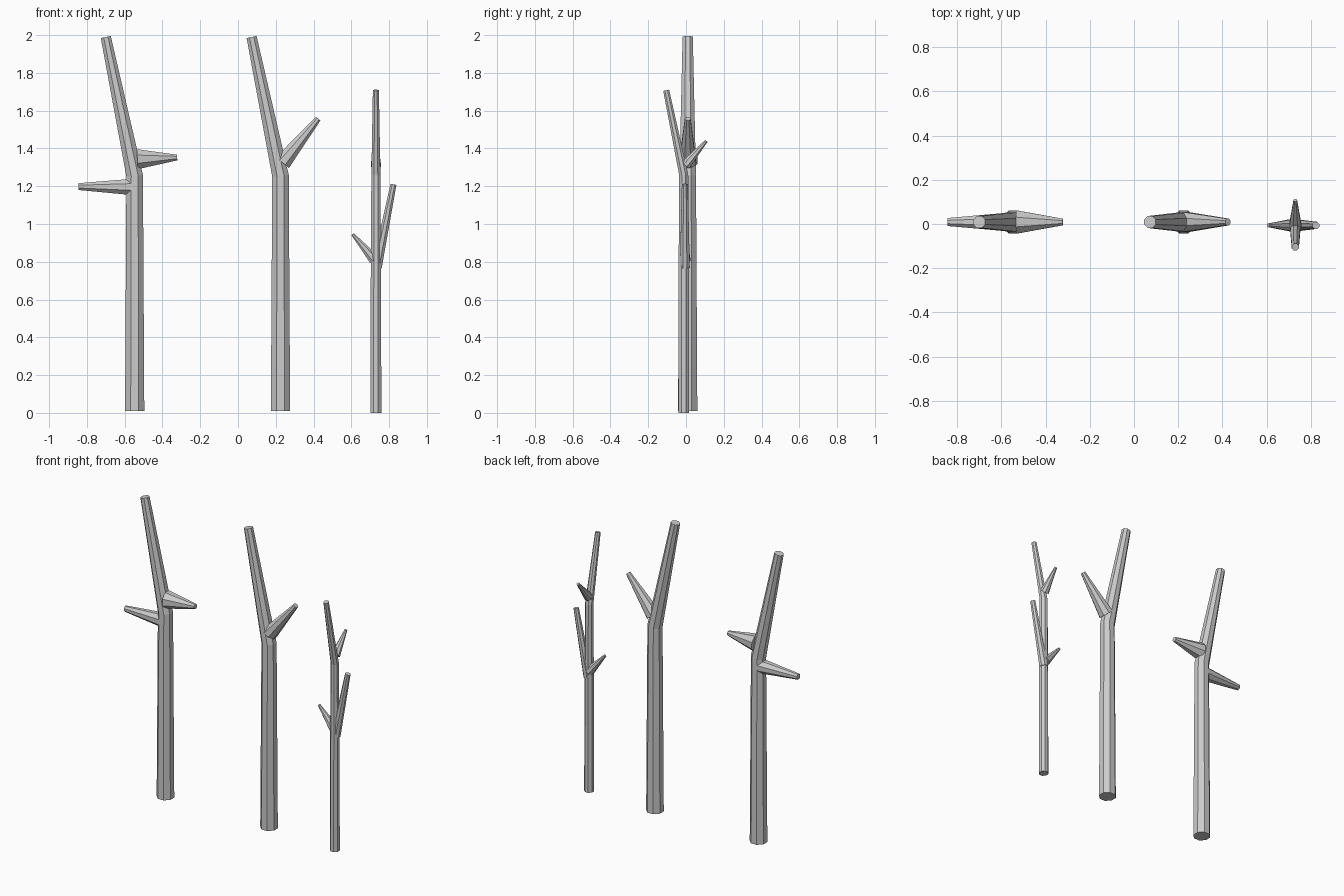
import bpy, bmesh, math
from mathutils import Vector

if "Cube" in bpy.data.objects:
    bpy.data.objects.remove(bpy.data.objects["Cube"])

SIDES = 8


def limb(name, points, half_widths, side_axis=(0, 1, 0)):
    """Tapered octagonal tube along a planar path; side_axis is normal to its plane."""
    pts = [Vector(p) for p in points]
    u = Vector(side_axis)
    bm = bmesh.new()
    rings = []
    for i, p in enumerate(pts):
        before = (p - pts[i - 1]).normalized() if i else Vector()
        after = (pts[i + 1] - p).normalized() if i < len(pts) - 1 else Vector()
        v = (before + after).normalized().cross(u).normalized()
        r = half_widths[i] / math.cos(math.pi / SIDES)
        ring = []
        for k in range(SIDES):
            a = 2 * math.pi * (k + 0.5) / SIDES
            ring.append(bm.verts.new(p + r * (math.cos(a) * u + math.sin(a) * v)))
        rings.append(ring)
    for a, b in zip(rings, rings[1:]):
        for k in range(SIDES):
            n = (k + 1) % SIDES
            bm.faces.new((a[k], a[n], b[n], b[k]))
    bm.faces.new(rings[0])
    bm.faces.new(rings[-1])
    bmesh.ops.recalc_face_normals(bm, faces=bm.faces)
    mesh = bpy.data.meshes.new(name)
    bm.to_mesh(mesh)
    bm.free()
    obj = bpy.data.objects.new(name, mesh)
    bpy.context.collection.objects.link(obj)
    return obj


# Two thick trunks, bent left near the top
Y = 0.009
for name, x in (("left_trunk", -0.547), ("middle_trunk", 0.225)):
    limb(name, [(x, Y, 0.01), (x, Y, 1.255), (x - 0.153, Y, 1.99)],
         [0.051, 0.044, 0.027])

# Stubs on the left trunk
limb("left_trunk_upper_branch", [(-0.533, Y, 1.343), (-0.322, Y, 1.352)], [0.053, 0.015])
limb("left_trunk_lower_branch", [(-0.55, Y, 1.196), (-0.845, Y, 1.198)], [0.044, 0.018])

# Forked branch on the middle trunk
limb("middle_trunk_branch", [(0.235, Y, 1.325), (0.425, Y, 1.558)], [0.045, 0.015])

# Thin trunk, bent to the front near the top
X, Y = 0.73, -0.012
limb("thin_trunk", [(X, Y, 0), (X, Y, 0.8), (X, Y, 1.26), (X, -0.105, 1.708)],
     [0.029, 0.027, 0.024, 0.016], (1, 0, 0))
limb("thin_trunk_rear_branch", [(X, -0.004, 1.31), (X, 0.108, 1.44)],
     [0.027, 0.008], (1, 0, 0))

# Side branches of the thin trunk
limb("thin_trunk_right_branch", [(0.735, Y + 0.006, 0.77), (0.823, Y + 0.006, 1.21)],
     [0.026, 0.016])
limb("thin_trunk_left_branch", [(0.722, Y + 0.006, 0.812), (0.607, Y + 0.006, 0.946)],
     [0.029, 0.008])
